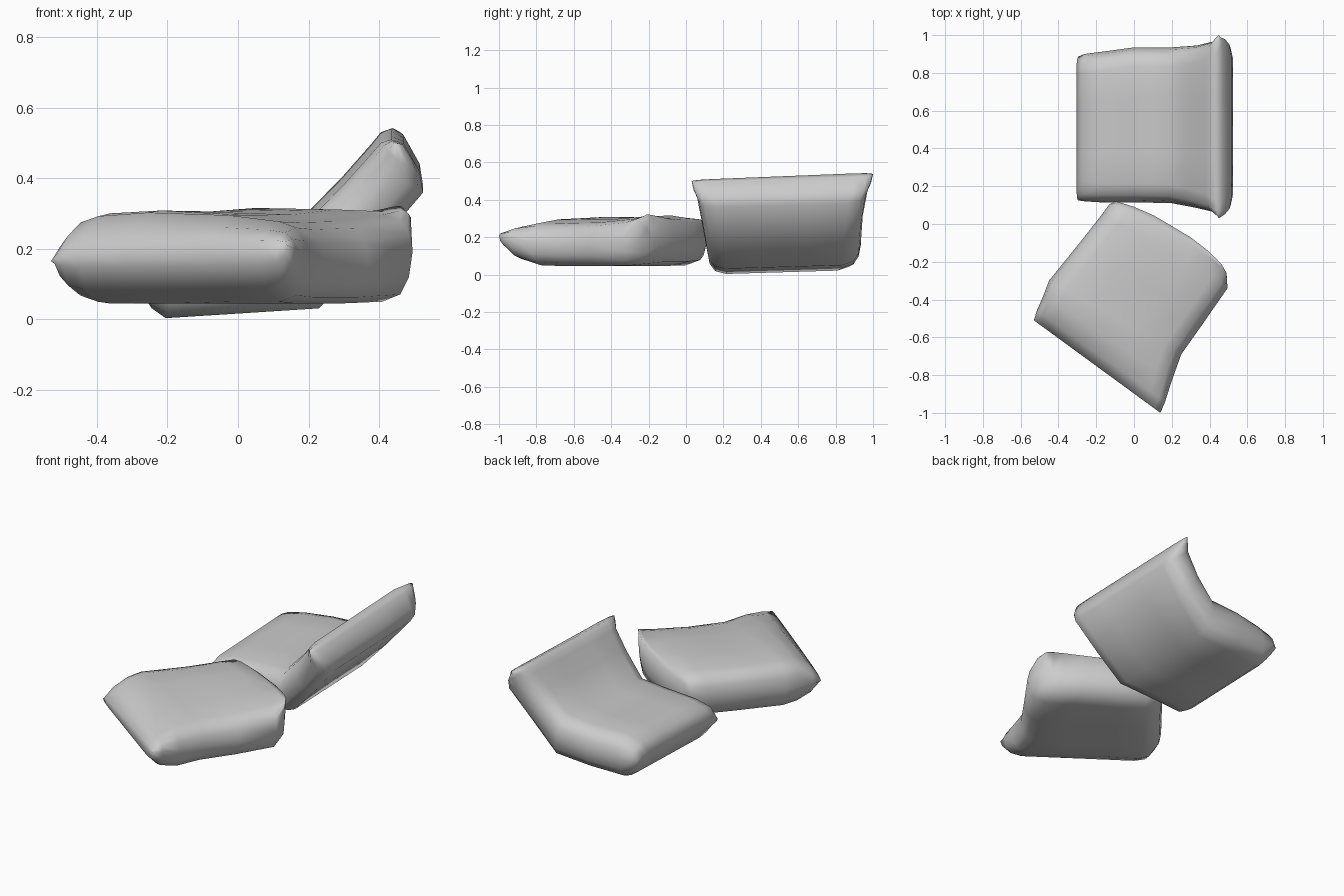
import bpy, bmesh
from mathutils import Vector

if "Cube" in bpy.data.objects:
    bpy.data.objects.remove(bpy.data.objects["Cube"])

# Rounded side rolls: (inset from seam, fraction of height above/below seam)
ROLL = [(0.012, 0.5), (0.04, 0.85), (0.10, 1.0)]


def cushion(name, stations, crown=0.0, bulge=(0, 0, 0)):
    """Each station: seam P, seam Q, then top P/Q and bottom P/Q points."""
    bm = bmesh.new()
    rings = []
    for k, (P, Q, tP, tQ, bP, bQ) in enumerate(stations):
        P, Q, tP, tQ, bP, bQ = map(Vector, (P, Q, tP, tQ, bP, bQ))
        length = (Q - P).length
        # push the last edge out between its corners
        out = Vector(bulge) if k >= len(stations) - 2 else Vector()

        def half(a, b, c):
            fr = [(d / length, f) for d, f in ROLL]
            fr += [(0.33, 1 + c), (0.67, 1 + c)] + [(1 - w, f) for w, f in reversed(fr)]
            return [P.lerp(Q, w) + (a.lerp(b, w) - P.lerp(Q, w)) * f
                    + out * min(1, 5 * w * (1 - w)) for w, f in fr]

        pts = [P] + half(tP, tQ, crown) + [Q] + half(bP, bQ, 0)[::-1]
        rings.append([bm.verts.new(p) for p in pts])
    n = len(rings[0])
    for a, b in zip(rings, rings[1:]):
        for i in range(n):
            j = (i + 1) % n
            bm.faces.new((a[i], a[j], b[j], b[i]))
    # close the two ends, joining upper and lower halves
    for r in (rings[0], rings[-1]):
        bm.faces.new((r[0], r[1], r[n - 1]))
        for i in range(1, n // 2 - 1):
            bm.faces.new((r[i], r[i + 1], r[n - i - 1], r[n - i]))
        bm.faces.new((r[n // 2 - 1], r[n // 2], r[n // 2 + 1]))
    bmesh.ops.recalc_face_normals(bm, faces=bm.faces[:])
    mesh = bpy.data.meshes.new(name)
    bm.to_mesh(mesh)
    bm.free()
    for p in mesh.polygons:
        p.use_smooth = True
    ob = bpy.data.objects.new(name, mesh)
    bpy.context.collection.objects.link(ob)
    return ob


# Folded cushion: y start, y end, top x/z, bottom x/z
folded = [
    (0.125, 0.885, -0.305, 0.16, -0.285, 0.10),
    (0.12, 0.90, -0.275, 0.225, -0.245, 0.04),
    (0.115, 0.91, -0.17, 0.25, -0.205, 0.012),
    (0.115, 0.935, 0.00, 0.26, 0.00, 0.025),
    (0.11, 0.935, 0.18, 0.272, 0.23, 0.04),
    (0.085, 0.945, 0.30, 0.395, 0.38, 0.20),
    (0.06, 0.97, 0.38, 0.485, 0.525, 0.37),
    (0.04, 0.99, 0.405, 0.515, 0.515, 0.43),
    (0.03, 1.0, 0.435, 0.525, 0.47, 0.51),
]
st = []
for y0, y1, tx, tz, bx, bz in folded:
    def pt(x, y, z, tilt=0.04):
        return (x, y, z + tilt * (y - 0.5))
    sx, sz = 0.6 * tx + 0.4 * bx, (tz + bz) / 2
    st.append((pt(sx, y0, sz), pt(sx, y1, sz), pt(tx, y0, tz), pt(tx, y1, tz),
               pt(bx, y0, bz, 0.03), pt(bx, y1, bz, 0.03)))
cushion("folded_cushion", st)

# Flat turned cushion: seam P x/y/z, seam Q x/y/z, top z at P and Q, bottom z
flat = [
    (-0.53, -0.51, 0.165, 0.14, -1.00, 0.21, 0.185, 0.23, 0.15),
    (-0.515, -0.46, 0.16, 0.165, -0.94, 0.20, 0.25, 0.255, 0.085),
    (-0.48, -0.38, 0.165, 0.20, -0.83, 0.17, 0.295, 0.275, 0.05),
    (-0.45, -0.30, 0.17, 0.25, -0.69, 0.16, 0.305, 0.27, 0.045),
    (-0.28, -0.09, 0.18, 0.37, -0.52, 0.16, 0.30, 0.275, 0.045),
    (-0.17, 0.05, 0.18, 0.495, -0.34, 0.19, 0.305, 0.295, 0.05),
    (-0.13, 0.105, 0.20, 0.49, -0.26, 0.29, 0.305, 0.32, 0.09),
    (-0.10, 0.12, 0.22, 0.465, -0.215, 0.32, 0.275, 0.33, 0.17),
]
st = []
for px, py, pz, qx, qy, qz, t0, t1, b in flat:
    st.append(((px, py, pz), (qx, qy, qz), (px, py, t0), (qx, qy, t1),
               (px, py, b), (qx, qy, b)))
cushion("flat_cushion", st, crown=0.12, bulge=(0.02, 0.035, -0.02))
